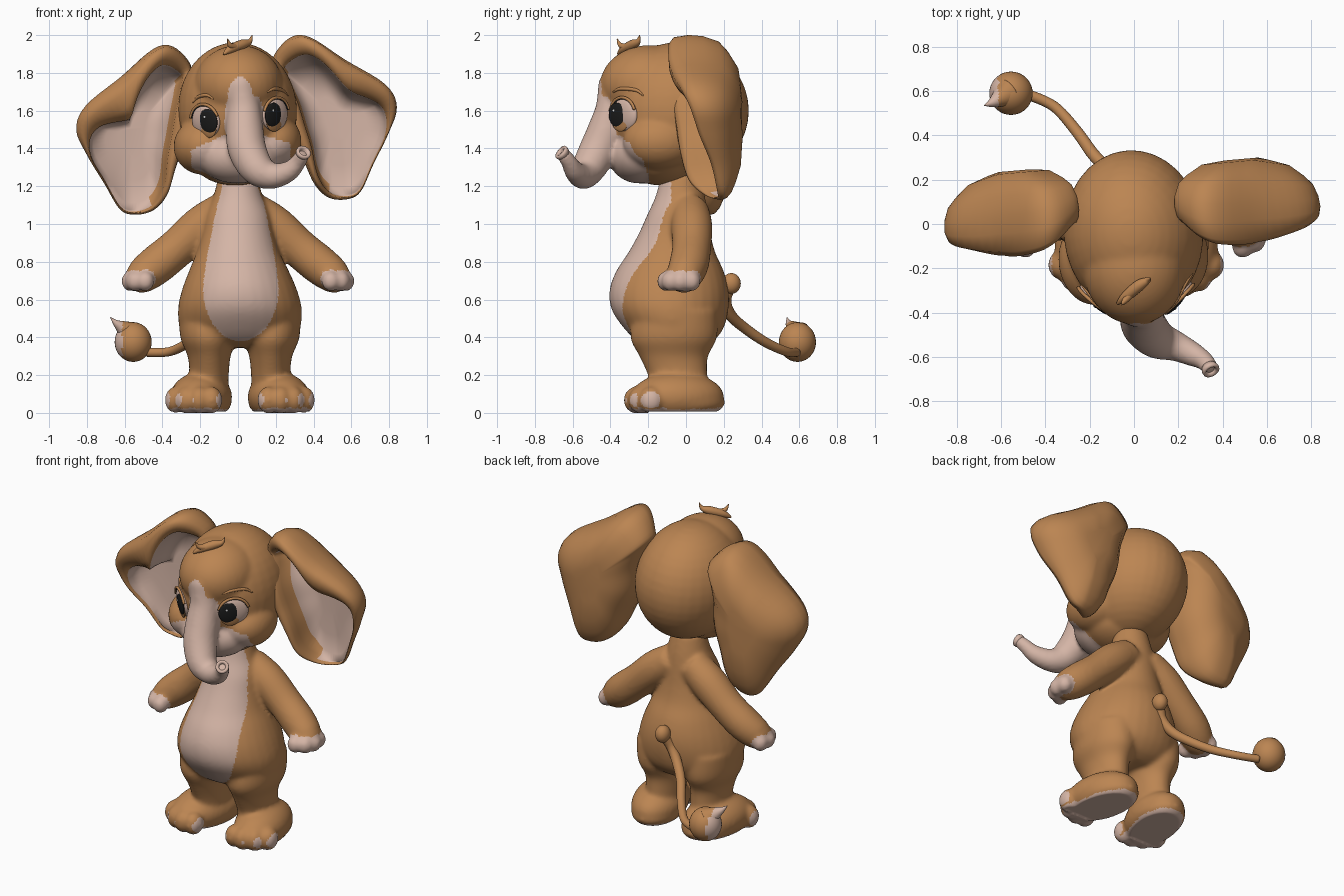
import bpy, bmesh, math
from mathutils import Vector, Matrix
from mathutils.bvhtree import BVHTree

if "Cube" in bpy.data.objects:
    bpy.data.objects.remove(bpy.data.objects["Cube"])


def material(name, rgb):
    m = bpy.data.materials.new(name)
    m.use_nodes = True
    m.diffuse_color = (*rgb, 1)
    m.node_tree.nodes["Principled BSDF"].inputs["Base Color"].default_value = (*rgb, 1)
    return m


BROWN = material("brown skin", (0.5, 0.235, 0.085))
PALE = material("pale pink skin", (0.66, 0.46, 0.38))
BLACK = material("black", (0.012, 0.012, 0.012))
WHITE = material("white", (0.8, 0.8, 0.8))

# The head is turned and tilted a little about the neck
NECK = Matrix.Translation((0, 0, 1.2))
HEAD = NECK @ Matrix.Rotation(math.radians(5), 4, 'Z') @ Matrix.Rotation(math.radians(-4), 4, 'Y') @ NECK.inverted()


def spline(points, steps=6, closed=False):
    """Catmull-Rom samples through tuples of any length."""
    pts, n, out = [Vector(p) for p in points], len(points), []
    for i in range(n if closed else n - 1):
        pick = (lambda k: pts[k % n]) if closed else (lambda k: pts[max(0, min(n - 1, k))])
        a, b, c, d = (pick(i + k) for k in (-1, 0, 1, 2))
        for s in range(steps):
            t = s / steps
            out.append(0.5 * (2 * b + (c - a) * t + (2 * a - 5 * b + 4 * c - d) * t * t
                              + (3 * b - a - 3 * c + d) * t ** 3))
    return out if closed else out + [pts[-1]]


def loft(bm, rings):
    """Skin rings of points, capping both ends; returns faces by band."""
    rows = [[bm.verts.new(p) for p in ring] for ring in rings]
    bands, n = [], len(rows[0])
    for a, b in zip(rows, rows[1:]):
        bands.append([bm.faces.new((a[i], a[(i + 1) % n], b[(i + 1) % n], b[i])) for i in range(n)])
    caps = [bm.faces.new(rows[0]), bm.faces.new(rows[-1])]
    bmesh.ops.recalc_face_normals(bm, faces=sum(bands, caps))
    return bands, caps


def circle(n=20):
    return [(math.cos(2 * math.pi * i / n), math.sin(2 * math.pi * i / n)) for i in range(n)]


def tube(bm, points, steps=6):
    """Round tube along (x, y, z, radius) points."""
    path, rings = spline(points, steps), []
    side = None
    for i, p in enumerate(path):
        t = (path[min(i + 1, len(path) - 1)].xyz - path[max(i - 1, 0)].xyz).normalized()
        side = t.orthogonal() if side is None else side - t * side.dot(t)
        side.normalize()
        up = t.cross(side)
        rings.append([p.xyz + (side * c + up * s) * p.w for c, s in circle()])
    loft(bm, rings)


def column(bm, sections):
    """Upright loft of (z, x, y, rx, ry) ellipses."""
    loft(bm, [[(x + rx * c, y + ry * s, z) for c, s in circle(32)] for z, x, y, rx, ry in spline(sections, 4)])


def ball(bm, centre, radii, matrix=Matrix()):
    m = matrix @ Matrix.Translation(centre) @ Matrix.Diagonal((*radii, 1))
    bmesh.ops.create_uvsphere(bm, u_segments=32, v_segments=20, radius=1, matrix=m)


def finish(name, bm, *mats, fuse=0):
    """Make the object; fuse blends overlapping parts into one skin."""
    mesh = bpy.data.meshes.new(name)
    bm.to_mesh(mesh)
    bm.free()
    obj = bpy.data.objects.new(name, mesh)
    bpy.context.collection.objects.link(obj)
    if fuse:
        rm = obj.modifiers.new("Fuse", 'REMESH')
        rm.mode, rm.voxel_size = 'VOXEL', 0.012
        sm = obj.modifiers.new("Soften", 'SMOOTH')
        sm.factor, sm.iterations = 0.5, fuse
        skin = bpy.data.meshes.new_from_object(obj.evaluated_get(bpy.context.evaluated_depsgraph_get()))
        obj.modifiers.clear()
        obj.data = skin
        bpy.data.meshes.remove(mesh)
    for m in mats:
        obj.data.materials.append(m)
    for p in obj.data.polygons:
        p.use_smooth = True
    return obj


def paint(obj, rule):
    for p in obj.data.polygons:
        p.material_index = int(rule(p.center, p.normal))


def near(c, spots, r):
    return any((c - Vector(s)).length < r for s in spots)


# Body: torso, legs, feet and arms in one skin
bm = bmesh.new()
column(bm, [(1.27, 0, -.03, .1, .1), (1.15, 0, -.03, .13, .13), (1.05, 0, -.045, .17, .16),
            (.95, 0, -.06, .19, .19), (.85, 0, -.075, .22, .23), (.75, .005, -.085, .265, .285),
            (.65, .008, -.09, .305, .315), (.55, .01, -.085, .328, .31), (.45, .01, -.065, .318, .265),
            (.38, .01, -.055, .26, .2), (.345, .01, -.04, .15, .12)])
digits = []
for s in (-1, 1):
    x = .01 + s * .168
    column(bm, [(.54, x, -.055, .155, .22), (.4, x, -.065, .148, .23), (.3, x - s * .005, -.065, .114, .182),
                (.2, x - s * .005, -.045, .104, .157), (.08, x, -.03, .105, .14)])
    turn = Matrix.Translation((.01 + s * .205, -.045, .085)) @ Matrix.Rotation(s * .2, 4, 'Z')
    ball(bm, (0, 0, 0), (.16, .25, .13), turn)
    ball(bm, (0, .03, -.03), (.152, .225, .085), turn)
    tube(bm, [(s * x, y, z, r) for x, y, z, r in (
        (.07, .02, 1.075, .1), (.19, .03, .99, .11), (.32, .03, .875, .104), (.43, .015, .785, .105),
        (.51, -.01, .725, .094), (.56, -.02, .7, .07))])
    toes = [(.01 + s * x, y, .068) for x, y in ((.15, -.26), (.215, -.265), (.283, -.24), (.34, -.185))]
    fingers = [(s * x, y, .697) for x, y in ((.49, -.105), (.545, -.08), (.57, -.03), (.562, .028))]
    for t in toes:
        ball(bm, t, (.058, .066, .072))
    for f in fingers:
        ball(bm, f, (.048, .05, .054))
    digits += toes + fingers
body = finish("body", bm, BROWN, PALE, fuse=12)
for v in body.data.vertices:
    v.co.z = max(v.co.z, 0.008 if v.co.y > -.2 else 0.0)


def body_pale(c, n):
    if c.z < .03 and n.z < -.6 or near(c, digits, .061):
        return True
    if c.y > -.08 or n.y > .1 or abs(c.x) > .25:
        return False
    k = (c.z - .66) / (.54 if c.z > .66 else .28)
    width = .2 - .1 * k ** 1.3 if k > 0 else .2 * math.sqrt(max(0, 1 - k * k))
    return abs(c.x - .015) < width


paint(body, body_pale)

# Head with cheeks, muzzle and trunk in one skin
bm = bmesh.new()
ball(bm, (.022, -.04, 1.6), (.315, .375, .362), HEAD)
ball(bm, (.022, -.19, 1.735), (.235, .265, .212), HEAD)
ball(bm, (0, -.245, 1.36), (.22, .165, .145), HEAD)
ball(bm, (0, -.13, 1.34), (.23, .2, .135), HEAD)
for s in (-1, 1):
    ball(bm, (s * .185, -.15, 1.425), (.155, .2, .15), HEAD)
trunk = [(.01, -.395, 1.76, .07), (.03, -.39, 1.62, .088), (.035, -.42, 1.5, .1), (.05, -.465, 1.39, .102),
         (.105, -.52, 1.29, .09), (.185, -.55, 1.255, .07), (.27, -.59, 1.28, .055), (.32, -.62, 1.33, .043),
         (.345, -.655, 1.375, .039)]
tube(bm, trunk)
head = finish("head", bm, BROWN, PALE, fuse=12)
trunk_path, to_local = spline(trunk), HEAD.inverted()


def head_pale(c, n):
    if c.y < -.3 and ((c.x - .012) / .065) ** 2 + ((c.z - 1.67) / .11) ** 2 < 1:
        return True
    if any((c - p.xyz).length < p.w * 1.1 for p in trunk_path[6:]):
        return True
    q = to_local @ c
    return q.y < -.2 - .5 * max(0, q.z - 1.22) and q.z < 1.51 - .38 * abs(q.x) and abs(q.x) < .265


paint(head, head_pale)

# Rim round the trunk opening
bm = bmesh.new()
aim = Vector((.35, -.65, .55)).to_track_quat('Z', 'Y').to_matrix().to_4x4()
rim = Matrix.Translation((.345, -.656, 1.376)) @ aim
loft(bm, [[rim @ Vector((r * c, r * s, h)) for c, s in circle()]
          for r, h in ((.034, -.02), (.041, 0), (.039, .012), (.028, .014), (.02, .004), (.018, -.012))])
finish("trunk_rim", bm, PALE)

# Ears: outline points of (x, z, rim depth, rim width), thick and cupped
outline = [(.24, 1.87, .0, .07), (.33, 1.965, -.08, .1), (.435, 1.96, -.12, .12), (.61, 1.83, -.12, .13),
           (.815, 1.685, -.04, .12), (.872, 1.56, .02, .07), (.82, 1.42, .06, .012), (.735, 1.265, .11, .006),
           (.66, 1.125, .13, .006), (.585, 1.09, .12, .008), (.487, 1.105, .07, .02), (.412, 1.18, -.01, .04),
           (.36, 1.315, -.05, .06), (.3, 1.48, -.07, .07), (.28, 1.66, -.08, .06), (.25, 1.8, -.02, .06)]
edge, hub = spline(outline, 5, closed=True), Vector((.56, 1.53))


def ramp(v, start, span):
    return max(0, min(1, (v - start) / span))


def ear_ring(side, shift, fold, scale, inset, depth):
    ring = []
    for x, z, rim_y, w in edge:
        arm = Vector((x, z)) - hub
        w *= 1 + fold * ramp(x, .35, .25) * ramp(z, 1.4, .25)
        q = hub + arm * scale * (1 - w * inset / arm.length)
        sweep = .25 * max(0, q.x - .6)
        ring.append(HEAD @ Vector((side * q.x, depth(rim_y) - sweep, q.y)) + Vector(shift))
    return ring


for name, s, shift, fold in (("right_ear", -1, (.036, .04, 0), .55), ("left_ear", 1, (0, 0, 0), 0)):
    bm = bmesh.new()
    profile = [(.3, 0, lambda r: .25), (.6, 0, lambda r: .24), (.8, 0, lambda r: .2 + .1 * r),
               (.92, 0, lambda r: .165 + .2 * r), (.985, 0, lambda r: .11 + .45 * r), (1, 0, lambda r: .06 + .7 * r),
               (.995, .1, lambda r: r + .015), (.99, .35, lambda r: r - .008), (.985, .7, lambda r: r - .006),
               (.98, 1, lambda r: r + .015), (.96, 1, lambda r: min(r + .06, .13)),
               (.87, 1, lambda r: min(r + .14, .15)), (.6, 1, lambda r: .155), (.3, 1, lambda r: .155)]
    bands, caps = loft(bm, [ear_ring(s, shift, fold, *p) for p in profile])
    for f in sum(bands[9:], [caps[1]]):
        f.material_index = 1
    # The fold beside the head is brown on its inner wall too
    for band in bands[9:11]:
        for f in band[50:]:
            f.material_index = 0
    finish(name, bm, BROWN, PALE)

# Eyes, lashes and brows rest on the head surface
surface = BVHTree.FromPolygons([v.co for v in head.data.vertices], [p.vertices[:] for p in head.data.polygons])


def on_face(x, z):
    return surface.ray_cast(Vector((x, -2, z)), Vector((0, 1, 0)))[:2]


for side, s, ex, ez in (("right", -1, -.174, 1.543), ("left", 1, .2, 1.578)):
    spot, n = on_face(ex, ez)
    up = (HEAD.to_3x3() @ Vector((0, 0, 1)))
    up = (up - n * up.dot(n)).normalized()
    u = up.cross(n)
    frame = Matrix((u, up, n)).transposed().to_4x4()
    frame.translation = spot - n * .004
    for part, mat, centre, radii in (
            ("eye", PALE, (0, 0, -.004), (.092, .088, .03)),
            ("iris", BROWN, (-s * .02, -.028, .013), (.06, .06, .012)),
            ("pupil", BLACK, (-s * .033, .002, .018), (.061, .065, .013)),
            ("glint", WHITE, (-s * .033 - .012, .026, .029), (.007, .007, .004))):
        bm = bmesh.new()
        ball(bm, centre, radii, frame)
        finish(side + "_" + part, bm, mat)
    for part, mat, out, r in (("lid", BROWN, 1.05, .008), ("lash", BLACK, .99, .005)):
        bm = bmesh.new()
        arc = [math.radians(a) for a in range(15, 170, 25)]
        tube(bm, [(*(frame @ Vector((.09 * out * math.cos(a), .088 * out * math.sin(a), .01))), r) for a in arc], 3)
        finish(side + "_" + part, bm, mat)
    bm = bmesh.new()
    tube(bm, [(*on_face(ex + s * dx, ez + dz)[0], r) for dx, dz, r in (
        (-.045, .12, .004), (-.01, .138, .009), (.035, .13, .009), (.065, .1, .003))])
    finish(side + "_brow", bm, BROWN)

# Hair tuft
bm = bmesh.new()
tube(bm, [(-.075, -.36, 1.9, .006), (-.04, -.33, 1.925, .022), (.02, -.28, 1.95, .026), (.06, -.255, 1.965, .015),
          (.075, -.245, 2.0, .002)])
tube(bm, [(.0, -.3, 1.935, .02), (-.04, -.345, 1.945, .014), (-.055, -.365, 1.98, .002)])
finish("hair_tuft", bm, BROWN)

# Tail with a nub, a round end and a curled tip
bm = bmesh.new()
ball(bm, (0, .24, .685), (.045, .05, .055))
tube(bm, [(0, .24, .68, .03), (-.04, .21, .6, .03), (-.1, .235, .52, .03), (-.18, .31, .45, .028),
          (-.26, .42, .375, .026), (-.36, .53, .325, .024), (-.48, .585, .32, .024)])
finish("tail", bm, BROWN)
bm = bmesh.new()
ball(bm, (-.555, .59, .375), (.098, .098, .105))
tube(bm, [(-.57, .59, .42, .07), (-.61, .565, .45, .04), (-.645, .545, .475, .018), (-.675, .535, .505, .002)])
paint(finish("tail_end", bm, BROWN, PALE), lambda c, n: c.x < -.612)
